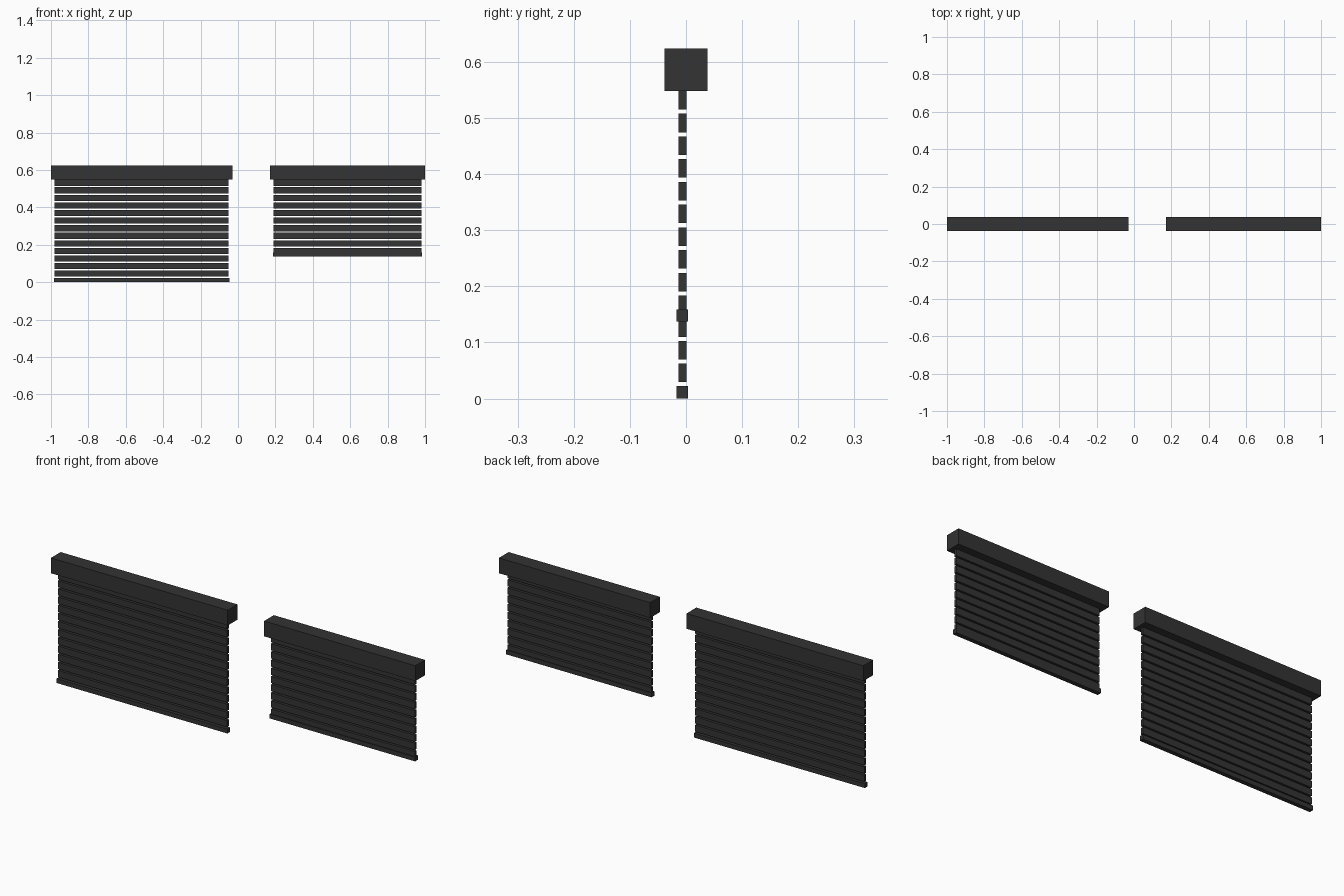
import bpy

cube = bpy.data.objects.get("Cube")
if cube:
    bpy.data.objects.remove(cube, do_unlink=True)

# Single dark finish
charcoal = bpy.data.materials.new("charcoal")
charcoal.use_nodes = True
COLOR = (0.033, 0.033, 0.033, 1)
charcoal.diffuse_color = COLOR
charcoal.node_tree.nodes["Principled BSDF"].inputs["Base Color"].default_value = COLOR


def box(name, x, y, z):
    """Box from (min, max) ranges on each axis."""
    bpy.ops.mesh.primitive_cube_add(size=1, location=[sum(r) / 2 for r in (x, y, z)])
    ob = bpy.context.object
    ob.name = name
    ob.scale = [r[1] - r[0] for r in (x, y, z)]
    bpy.ops.object.transform_apply(location=False, rotation=False, scale=True)
    ob.data.materials.append(charcoal)
    return ob


BOX_BOTTOM, BOX_TOP = 0.548, 0.624
PITCH, SLAT_HEIGHT = 0.0405, 0.033


def blind(side, x0, x1, slats, bar_bottom):
    # Housing across the top
    box(side + "_housing", (x0, x1), (-0.038, 0.038), (BOX_BOTTOM, BOX_TOP))

    # Hanging slats, repeated downwards
    top = BOX_BOTTOM
    slat = box(side + "_slats", (x0 + 0.02, x1 - 0.02), (-0.013, 0.001),
               (top - SLAT_HEIGHT, top))
    repeat = slat.modifiers.new("repeat", 'ARRAY')
    repeat.count = slats
    repeat.use_relative_offset = False
    repeat.use_constant_offset = True
    repeat.constant_offset_displace = (0, 0, -PITCH)

    # Thicker bar along the lower edge
    box(side + "_bottom_bar", (x0 + 0.016, x1 - 0.016), (-0.017, 0.004),
        (bar_bottom, bar_bottom + 0.022))


blind("right", -1.0, -0.03, 13, 0.0)
blind("left", 0.17, 1.0, 10, 0.137)
